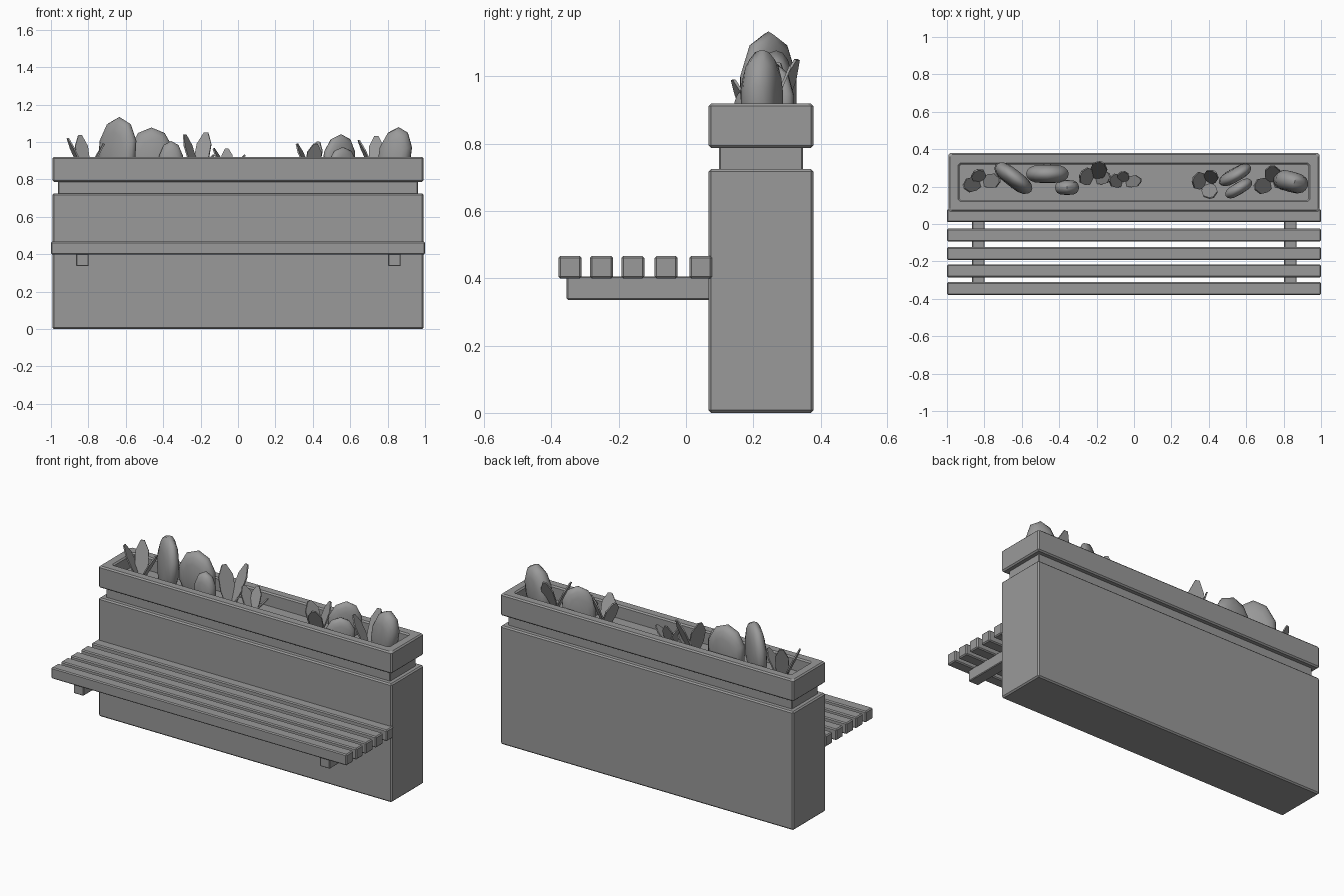
import bpy, bmesh, math
from mathutils import Vector, Matrix

if "Cube" in bpy.data.objects:
    bpy.data.objects.remove(bpy.data.objects["Cube"])

SOIL = 0.84

# One dark grey for the whole model
grey = bpy.data.materials.new("dark_grey")
grey.diffuse_color = (0.32, 0.32, 0.32, 1)
grey.use_nodes = True
grey.node_tree.nodes["Principled BSDF"].inputs["Base Color"].default_value = grey.diffuse_color


def make(name, bm, smooth=False):
    bmesh.ops.recalc_face_normals(bm, faces=bm.faces)
    me = bpy.data.meshes.new(name)
    bm.to_mesh(me)
    bm.free()
    me.materials.append(grey)
    ob = bpy.data.objects.new(name, me)
    bpy.context.collection.objects.link(ob)
    if smooth:
        for o in bpy.context.selected_objects:
            o.select_set(False)
        ob.select_set(True)
        bpy.context.view_layer.objects.active = ob
        bpy.ops.object.shade_smooth_by_angle(angle=math.radians(50))
    return ob


def box_bm(x0, x1, y0, y1, z0, z1):
    bm = bmesh.new()
    m = Matrix.Translation(((x0 + x1) / 2, (y0 + y1) / 2, (z0 + z1) / 2)) \
        @ Matrix.Diagonal((x1 - x0, y1 - y0, z1 - z0, 1))
    bmesh.ops.create_cube(bm, size=1, matrix=m)
    return bm


def box(name, *dims, bevel=0.008):
    bm = box_bm(*dims)
    bmesh.ops.bevel(bm, geom=bm.edges[:], offset=bevel, segments=1, affect='EDGES')
    return make(name, bm)


# Wall body and recessed neck
box("planter_wall", -0.992, 0.992, 0.067, 0.379, 0, 0.725)
box("planter_neck", -0.962, 0.962, 0.098, 0.348, 0.71, 0.80, bevel=0.004)

# Planter trough: box with inset, sunken top
bm = box_bm(-0.992, 0.992, 0.067, 0.379, 0.787, 0.92)
top = max(bm.faces, key=lambda f: f.calc_center_median().z)
bmesh.ops.inset_region(bm, faces=[top], thickness=0.06, use_even_offset=True)
floor = bmesh.ops.extrude_discrete_faces(bm, faces=[top])["faces"][0]
for v in floor.verts:
    v.co.z = SOIL
edges = [e for e in bm.edges if e not in floor.edges[:]]
bmesh.ops.bevel(bm, geom=edges, offset=0.008, segments=1, affect='EDGES')
make("planter_trough", bm)

# Bench slats and support arms
for i, y in enumerate((-0.345, -0.251, -0.158, -0.059, 0.044)):
    box(f"seat_slat_{i}", -1, 1, y - 0.034, y + 0.034, 0.399, 0.467, bevel=0.006)
for side, x in (("left", -0.832), ("right", 0.836)):
    box(f"seat_support_{side}", x - 0.034, x + 0.034, -0.355, 0.09, 0.336, 0.406, bevel=0.004)


def pad(name, x, y, top_z, length, thick, angle, lean=0.0):
    """Upright flattened succulent pad with a rounded rim, partly buried."""
    bm = bmesh.new()
    bmesh.ops.create_uvsphere(bm, u_segments=10, v_segments=8, radius=1)
    base = SOIL - 0.06
    h = (top_z - base) / 2
    rot = Matrix.Rotation(math.radians(angle), 3, 'Z')
    for v in bm.verts:
        a, b, t = v.co
        r = math.hypot(a, b)
        k = r ** 0.6 / r if r > 1e-4 else 0
        p = rot @ Vector((a * k * length / 2, t * thick / 2, 0))
        # the outline's flat segment is slightly below radius 1, so scale to the top
        z = b * k / math.sin(math.radians(72))
        v.co = Vector((x + p.x + lean * z, y + p.y, base + h + z * h))
    # remove what lies under the soil
    bmesh.ops.bisect_plane(bm, geom=bm.verts[:] + bm.edges[:] + bm.faces[:],
                           plane_co=(0, 0, SOIL - 0.005), plane_no=(0, 0, 1), clear_inner=True)
    make(name, bm, True)


pads = [(-0.645, 0.245, 1.125, 0.245, 0.092, -38, 0.01),
        (-0.463, 0.268, 1.07, 0.24, 0.10, 0, 0.0),
        (-0.358, 0.195, 1.0, 0.135, 0.08, 0, 0.0),
        (0.54, 0.262, 1.035, 0.195, 0.072, 30, 0.01),
        (0.56, 0.19, 0.968, 0.17, 0.065, 31, 0.0),
        (0.838, 0.226, 1.072, 0.185, 0.11, -16, 0.02)]
for i, p in enumerate(pads):
    pad(f"succulent_pad_{i}", *p)


def leaf(name, base, tip, width):
    """Thin pointed leaf facing outward from its clump."""
    base, tip = Vector((*base, SOIL - 0.01)), Vector(tip)
    axis = tip - base
    side = Vector((0, 0, 1)).cross(axis).normalized()
    nrm = axis.cross(side).normalized()
    outline = [(0, -.3), (.35, -.5), (.72, -.5), (1, -.14),
               (1, .14), (.72, .5), (.35, .5), (0, .3)]
    bm = bmesh.new()
    rings = []
    for s in (-1, 1):
        rings.append([bm.verts.new(base + axis * t + side * w * width + nrm * s * 0.004)
                      for t, w in outline])
    n = len(outline)
    bm.faces.new(rings[0])
    bm.faces.new(rings[1][::-1])
    for i in range(n):
        j = (i + 1) % n
        bm.faces.new((rings[0][i], rings[0][j], rings[1][j], rings[1][i]))
    make(name, bm)


# Leaf clumps: centre, then leaf tips and widths
clumps = [((-0.815, 0.225), [(-0.91, 0.20, 1.02, .075), (-0.845, 0.285, 1.035, .075), (-0.718, 0.235, 0.99, .075)]),
          ((-0.215, 0.235), [(-0.285, 0.27, 1.04, .09), (-0.17, 0.33, 1.05, .085), (-0.13, 0.26, 0.93, .07)]),
          ((-0.055, 0.22), [(-0.13, 0.24, 0.965, .07), (-0.06, 0.28, 0.965, .06), (0.037, 0.235, 0.93, .06)]),
          ((0.39, 0.22), [(0.315, 0.24, 0.99, .09), (0.43, 0.28, 1.0, .075), (0.415, 0.14, 0.99, .08)]),
          ((0.74, 0.215), [(0.645, 0.195, 1.01, .08), (0.74, 0.31, 1.03, .08), (0.81, 0.24, 1.0, .07)])]
for c, (centre, tips) in enumerate(clumps):
    for k, (tx, ty, tz, w) in enumerate(tips):
        foot = (centre[0] + (tx - centre[0]) * 0.1, centre[1] + (ty - centre[1]) * 0.1)
        leaf(f"leaf_{c}_{k}", foot, (tx, ty, tz), w)
